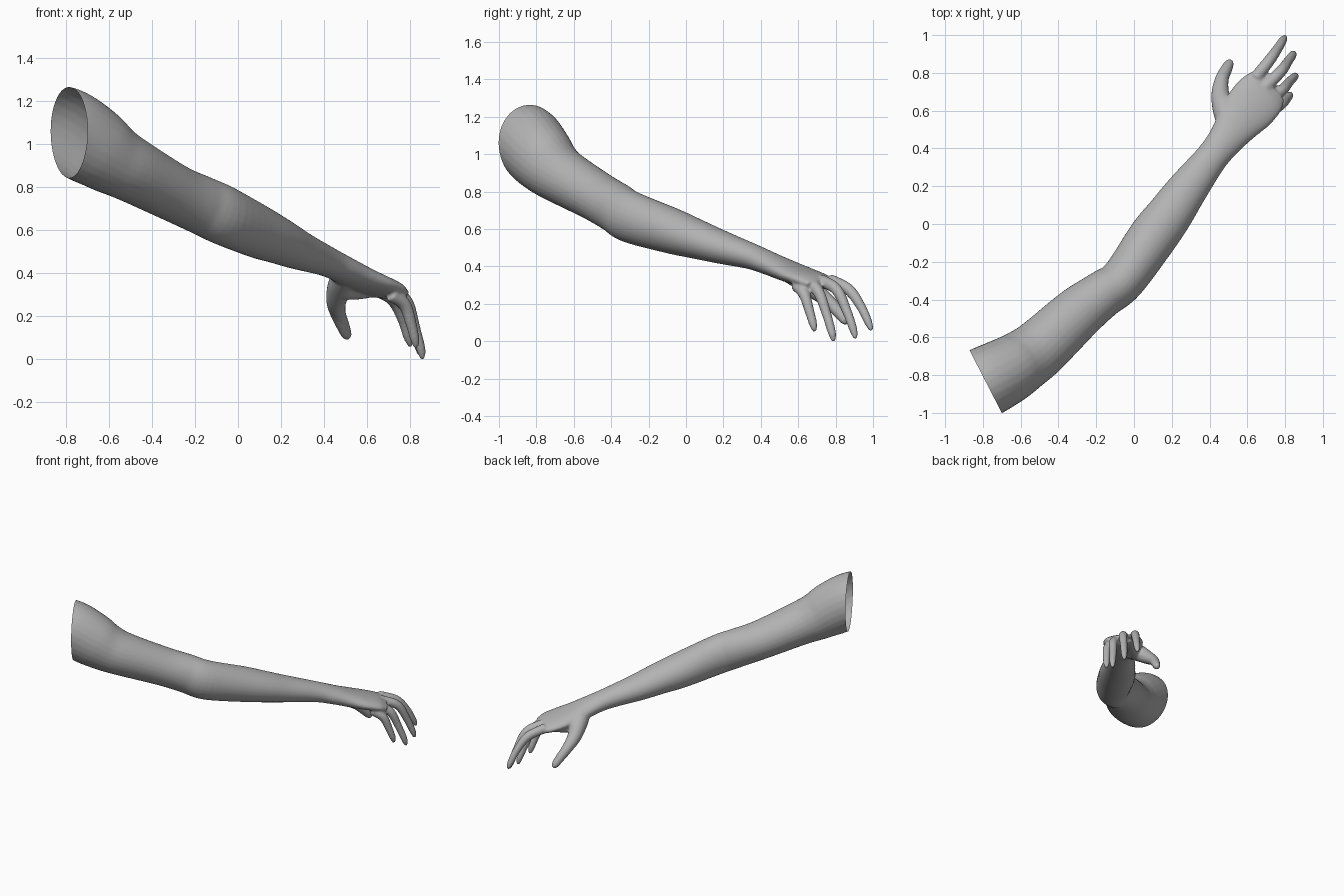
import bpy, bmesh, math
from mathutils import Vector

skin = bpy.data.materials.new("skin_grey")
skin.diffuse_color = (0.45, 0.45, 0.45, 1)

bm = bmesh.new()
UP = Vector((0, 0, 1))


def spline(keys, steps):
    """Smooth (Catmull-Rom) path through rows of x, y, z, half-width, half-height."""
    k = [Vector(r) for r in keys]
    k = [2 * k[0] - k[1]] + k + [2 * k[-1] - k[-2]]
    out = []
    for i in range(1, len(k) - 2):
        p, q, r, s = k[i - 1:i + 3]
        for j in range(steps):
            t = j / steps
            out.append(0.5 * (2 * q + (r - p) * t + (2 * p - 5 * q + 4 * r - s) * t ** 2
                              + (3 * q - p - 3 * r + s) * t ** 3))
    return out + [k[-2]]


def limb(keys, sides=28, steps=6):
    """Closed elliptical tube lofted along the path."""
    rows = spline(keys, steps)
    pts = [Vector(r[:3]) for r in rows]
    rings = []
    for i, row in enumerate(rows):
        tan = (pts[min(i + 1, len(pts) - 1)] - pts[max(i - 1, 0)]).normalized()
        side = tan.cross(UP).normalized()
        up = side.cross(tan)
        a, b = max(row[3], 0.006), max(row[4], 0.006)
        rings.append([bm.verts.new(pts[i] + side * a * math.cos(2 * math.pi * j / sides)
                                   + up * b * math.sin(2 * math.pi * j / sides))
                      for j in range(sides)])
    for r0, r1 in zip(rings, rings[1:]):
        for j in range(sides):
            n = (j + 1) % sides
            bm.faces.new((r0[j], r0[n], r1[n], r1[j]))
    bm.faces.new(rings[0][::-1])
    bm.faces.new(rings[-1])


def digit(points, radii):
    limb([(*p, r, r) for p, r in zip(points, radii)], 16)


# Upper arm, elbow, forearm, wrist and palm
limb([(-0.87, -0.88, 1.08, 0.19, 0.20),
      (-0.785, -0.835, 1.055, 0.188, 0.198),
      (-0.67, -0.775, 0.985, 0.178, 0.187),
      (-0.59, -0.725, 0.93, 0.166, 0.167),
      (-0.495, -0.655, 0.877, 0.157, 0.15),
      (-0.30, -0.475, 0.772, 0.141, 0.134),
      (-0.17, -0.375, 0.713, 0.126, 0.136),
      (-0.06, -0.295, 0.662, 0.121, 0.138),
      (0.095, -0.075, 0.588, 0.129, 0.122),
      (0.185, 0.045, 0.548, 0.122, 0.107),
      (0.28, 0.18, 0.504, 0.108, 0.09),
      (0.41, 0.35, 0.452, 0.087, 0.069),
      (0.485, 0.445, 0.415, 0.095, 0.062),
      (0.55, 0.535, 0.378, 0.118, 0.057),
      (0.615, 0.615, 0.348, 0.138, 0.05),
      (0.68, 0.69, 0.322, 0.135, 0.042),
      (0.72, 0.73, 0.303, 0.11, 0.028)])

# Fingers: knuckle, middle joint, end joint, tip
finger_radii = (0.034, 0.031, 0.026, 0.022, 0.011)
for path in (
    [(0.64, 0.77, 0.325), (0.72, 0.87, 0.275), (0.765, 0.935, 0.185),
     (0.79, 0.975, 0.10), (0.802, 0.992, 0.056)],       # index
    [(0.69, 0.72, 0.325), (0.775, 0.805, 0.275), (0.815, 0.86, 0.16),
     (0.84, 0.895, 0.06), (0.848, 0.907, 0.012)],       # middle
    [(0.72, 0.665, 0.31), (0.785, 0.71, 0.26), (0.82, 0.75, 0.15),
     (0.85, 0.78, 0.045), (0.858, 0.789, -0.003)],      # ring
    [(0.71, 0.59, 0.30), (0.775, 0.632, 0.25), (0.805, 0.66, 0.16),
     (0.822, 0.68, 0.09), (0.828, 0.689, 0.05)],        # little
):
    digit(path, finger_radii)

# Thumb and the pad of muscle joining it to the palm
digit([(0.50, 0.53, 0.385), (0.475, 0.61, 0.335), (0.457, 0.69, 0.27), (0.465, 0.765, 0.21),
       (0.487, 0.815, 0.155), (0.505, 0.85, 0.11), (0.511, 0.862, 0.092)],
      (0.06, 0.06, 0.048, 0.037, 0.032, 0.025, 0.012))
digit([(0.49, 0.60, 0.33), (0.55, 0.655, 0.315), (0.62, 0.72, 0.315)], (0.055, 0.042, 0.032))

bmesh.ops.recalc_face_normals(bm, faces=bm.faces)
mesh = bpy.data.meshes.new("arm")
bm.to_mesh(mesh)
bm.free()
arm = bpy.data.objects.new("arm", mesh)
bpy.context.collection.objects.link(arm)
bpy.context.view_layer.objects.active = arm
arm.select_set(True)

# Fuse the parts into one skin and soften the joins
remesh = arm.modifiers.new("fuse", 'REMESH')
remesh.mode = 'VOXEL'
remesh.voxel_size = 0.008
soften = arm.modifiers.new("soften", 'SMOOTH')
soften.factor = 0.5
soften.iterations = 8
for name in ("fuse", "soften"):
    bpy.ops.object.modifier_apply(modifier=name)

# Cut the shoulder open and rest the lowest fingertip on the ground
bm = bmesh.new()
bm.from_mesh(arm.data)
bmesh.ops.bisect_plane(bm, geom=bm.verts[:] + bm.edges[:] + bm.faces[:], dist=1e-5,
                       plane_co=(-0.785, -0.835, 1.055), plane_no=(-0.889, -0.458, 0),
                       clear_outer=True)
low = min(v.co.z for v in bm.verts)
bmesh.ops.translate(bm, verts=bm.verts, vec=(0, 0, -low))
for f in bm.faces:
    f.smooth = True
    f.material_index = 0
bm.to_mesh(arm.data)
bm.free()
arm.data.materials.clear()
arm.data.materials.append(skin)
